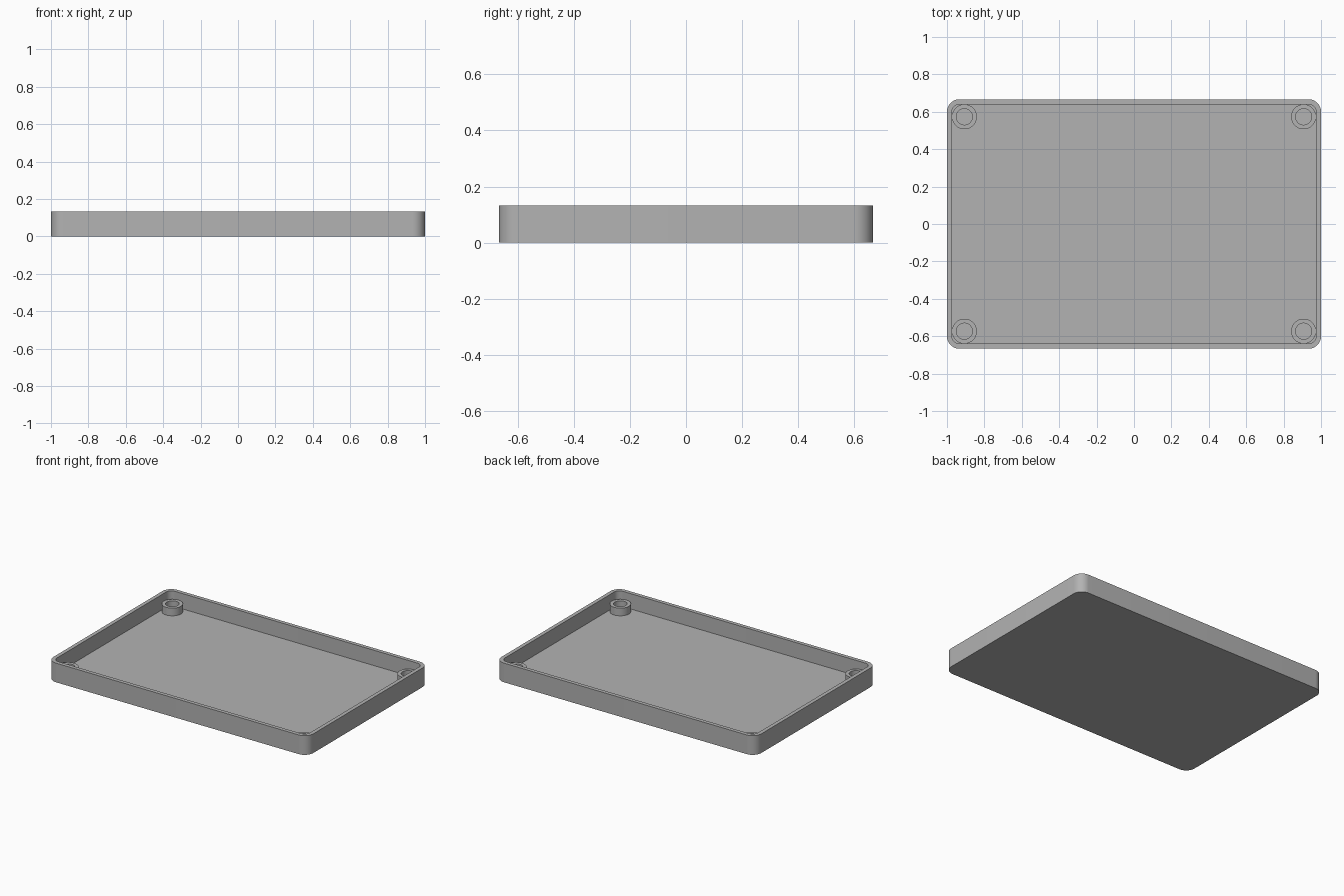
import bpy, bmesh, math

cube = bpy.data.objects.get("Cube")
if cube:
    bpy.data.objects.remove(cube, do_unlink=True)

# Main dimensions
HALF_X, HALF_Y, HEIGHT = 1.0, 0.6667, 0.1333
WALL = 0.0267
CORNER = 0.0667
BOSS_X, BOSS_Y, BOSS_TOP = 0.9067, 0.5733, 0.08
BOSS_R, HOLE_R = 0.0667, 0.043

grey = bpy.data.materials.new("light grey plastic")
grey.use_nodes = True
grey.diffuse_color = (0.45, 0.45, 0.45, 1)
grey.node_tree.nodes["Principled BSDF"].inputs["Base Color"].default_value = grey.diffuse_color


def rounded_outline(inset, z, steps=12):
    """Rounded rectangle, inset from the outer wall, at height z."""
    r = CORNER - inset
    cx, cy = HALF_X - CORNER, HALF_Y - CORNER
    points = []
    for i, (sx, sy) in enumerate([(1, 1), (-1, 1), (-1, -1), (1, -1)]):
        for k in range(steps + 1):
            a = math.pi / 2 * (i + k / steps)
            points.append((sx * cx + r * math.cos(a), sy * cy + r * math.sin(a), z))
    return points


def circle(r, z, n=48):
    return [(r * math.cos(math.tau * k / n), r * math.sin(math.tau * k / n), z)
            for k in range(n)]


def skin(name, outlines, location=(0, 0, 0)):
    """Join a stack of matching outlines into a closed solid."""
    bm = bmesh.new()
    rings = [[bm.verts.new(p) for p in outline] for outline in outlines]
    for a, b in zip(rings, rings[1:]):
        for k in range(len(a)):
            j = (k + 1) % len(a)
            bm.faces.new((a[k], a[j], b[j], b[k]))
    bm.faces.new(rings[0][::-1])
    bm.faces.new(rings[-1])
    bmesh.ops.recalc_face_normals(bm, faces=bm.faces)
    mesh = bpy.data.meshes.new(name)
    bm.to_mesh(mesh)
    bm.free()
    mesh.materials.append(grey)
    obj = bpy.data.objects.new(name, mesh)
    obj.location = location
    bpy.context.collection.objects.link(obj)
    bpy.ops.object.select_all(action="DESELECT")
    obj.select_set(True)
    bpy.context.view_layer.objects.active = obj
    bpy.ops.object.shade_smooth_by_angle(angle=math.radians(30))
    return obj


# Open tray: outer wall, rim, inner wall and floor
skin("tray", [rounded_outline(0, 0), rounded_outline(0, HEIGHT),
              rounded_outline(WALL, HEIGHT), rounded_outline(WALL, WALL)])

# Hollow round bosses in the four corners
for side, sx in (("left", 1), ("right", -1)):
    for end, sy in (("front", -1), ("back", 1)):
        skin(f"{end}_{side}_boss",
             [circle(BOSS_R, WALL - 0.005), circle(BOSS_R, BOSS_TOP),
              circle(HOLE_R, BOSS_TOP), circle(HOLE_R, WALL)],
             (sx * BOSS_X, sy * BOSS_Y, 0))
